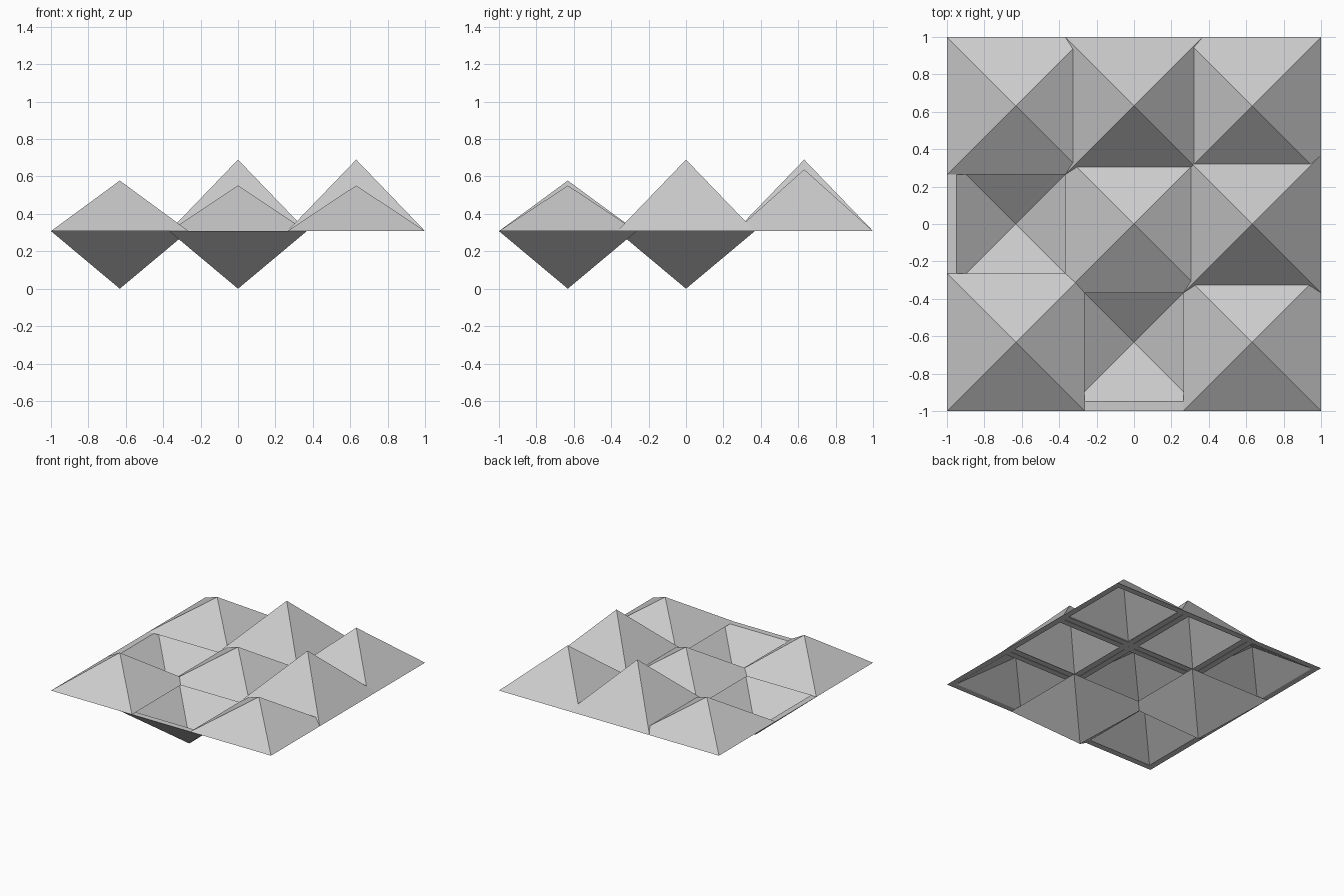
import bpy
import bmesh

cube = bpy.data.objects.get("Cube")
if cube:
    bpy.data.objects.remove(cube, do_unlink=True)

BASE = 0.308      # level of the shared flat rims
HALF = 0.368      # outer half width of a pyramid
RIM = 0.05        # rim width of the open shell
STEP = 1 - HALF   # spacing of the tiles

grey = bpy.data.materials.new("light grey")
grey.use_nodes = True
grey.diffuse_color = (0.6, 0.6, 0.6, 1)
bsdf = grey.node_tree.nodes["Principled BSDF"]
bsdf.inputs["Base Color"].default_value = (0.6, 0.6, 0.6, 1)
bsdf.inputs["Roughness"].default_value = 0.8


def pyramid_shell(name, x, y, height):
    """Hollow square pyramid, open at the rim; negative height points down."""
    bm = bmesh.new()
    rings = []
    for half in (HALF, HALF - RIM):
        corners = [bm.verts.new((sx * half, sy * half, 0))
                   for sx, sy in ((-1, -1), (1, -1), (1, 1), (-1, 1))]
        apex = bm.verts.new((0, 0, height * half / HALF))
        for i in range(4):
            bm.faces.new((corners[i], corners[(i + 1) % 4], apex))
        rings.append(corners)
    outer, inner = rings
    for i in range(4):
        j = (i + 1) % 4
        bm.faces.new((outer[i], inner[i], inner[j], outer[j]))
    bmesh.ops.recalc_face_normals(bm, faces=bm.faces)
    mesh = bpy.data.meshes.new(name)
    bm.to_mesh(mesh)
    bm.free()
    mesh.materials.append(grey)
    obj = bpy.data.objects.new(name, mesh)
    obj.location = (x, y, BASE)
    bpy.context.collection.objects.link(obj)


# Apex heights above the rim level, rows from front to back
heights = {
    "front": (0.27, -BASE, 0.244),
    "middle": (-BASE, 0.244, 0.382),
    "back": (0.244, 0.382, 0.33),
}
for row, (row_name, values) in enumerate(heights.items()):
    for col, (side, h) in enumerate(zip(("right", "centre", "left"), values)):
        kind = "pyramid" if h > 0 else "inverted_pyramid"
        pyramid_shell(f"{row_name}_{side}_{kind}",
                      (col - 1) * STEP, (row - 1) * STEP, h)
